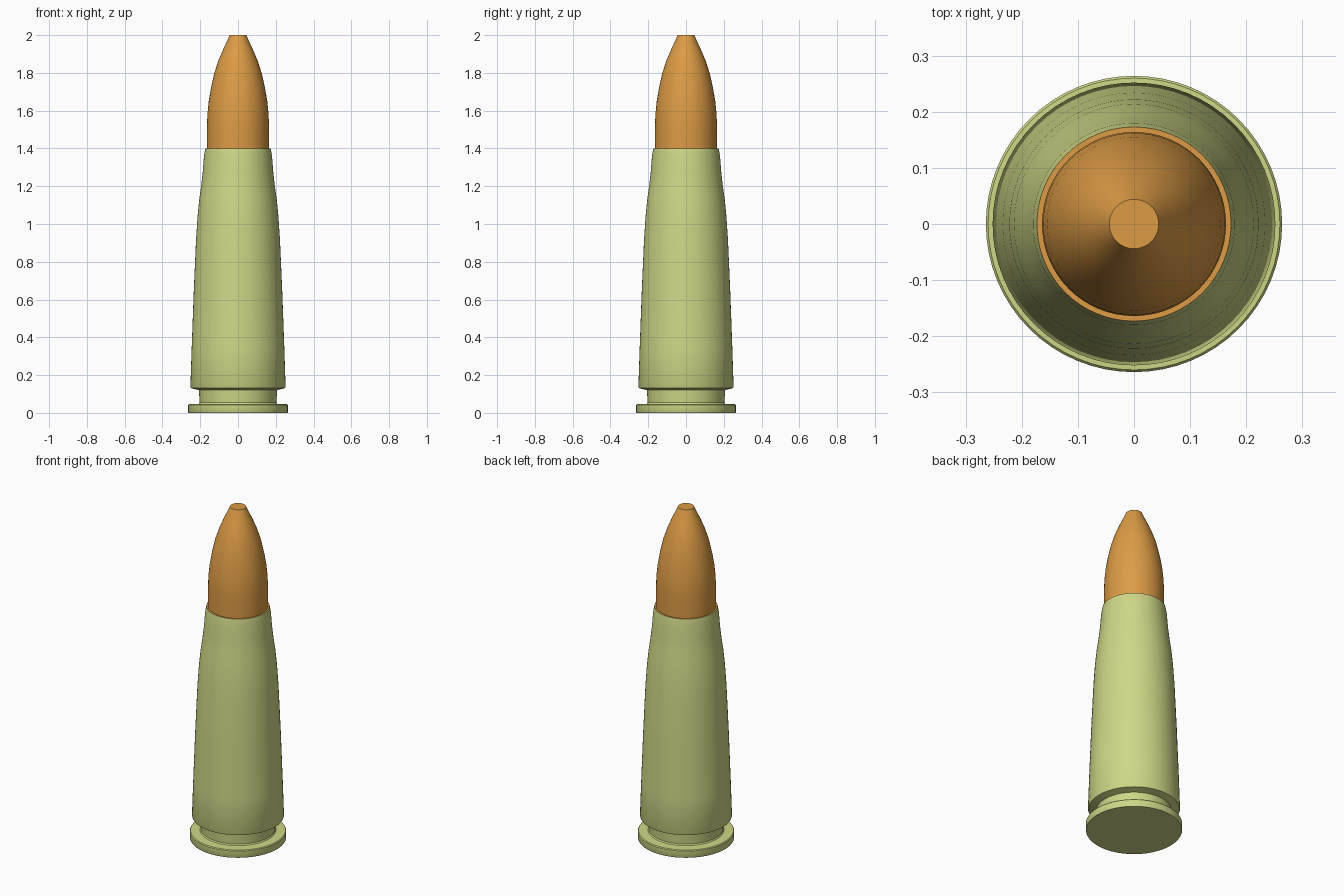
import bpy, bmesh, math

if "Cube" in bpy.data.objects:
    bpy.data.objects.remove(bpy.data.objects["Cube"])

SEGMENTS = 64


def material(name, color):
    mat = bpy.data.materials.new(name)
    mat.diffuse_color = color
    mat.use_nodes = True
    mat.node_tree.nodes["Principled BSDF"].inputs["Base Color"].default_value = mat.diffuse_color
    return mat


def lathe(name, profile, mat):
    """Revolve an (r, z) profile around z; ends on the axis close the solid."""
    bm = bmesh.new()
    verts = [bm.verts.new((r, 0, z)) for r, z in profile]
    edges = [bm.edges.new(pair) for pair in zip(verts, verts[1:])]
    bmesh.ops.spin(bm, geom=verts + edges, cent=(0, 0, 0), axis=(0, 0, 1),
                   angle=math.tau, steps=SEGMENTS, use_merge=True)
    bmesh.ops.remove_doubles(bm, verts=bm.verts, dist=1e-5)
    bmesh.ops.recalc_face_normals(bm, faces=bm.faces)
    mesh = bpy.data.meshes.new(name)
    bm.to_mesh(mesh)
    bm.free()
    mesh.materials.append(mat)
    obj = bpy.data.objects.new(name, mesh)
    bpy.context.collection.objects.link(obj)
    bpy.ops.object.select_all(action='DESELECT')
    obj.select_set(True)
    bpy.context.view_layer.objects.active = obj
    bpy.ops.object.shade_smooth_by_angle(angle=math.radians(30))
    return obj


brass = material("brass", (0.62, 0.68, 0.24, 1))
copper = material("copper", (0.72, 0.33, 0.06, 1))

# Case: rim, extractor groove, tapered body, shoulder and open neck
lathe("case", [
    (0, 0), (0.262, 0), (0.264, 0.004), (0.264, 0.041), (0.260, 0.046),
    (0.208, 0.048), (0.203, 0.055), (0.207, 0.121), (0.249, 0.131),
    (0.252, 0.138), (0.245, 0.35), (0.234, 0.65), (0.222, 0.92),
    (0.214, 1.04), (0.205, 1.13), (0.195, 1.20), (0.187, 1.27),
    (0.180, 1.36), (0.175, 1.39), (0.173, 1.40),
], brass)

# Bullet: seating lip, straight shank, curved nose and flat tip
lathe("bullet", [
    (0.173, 1.40), (0.164, 1.40), (0.164, 1.52), (0.162, 1.58),
    (0.155, 1.65), (0.143, 1.72), (0.125, 1.80), (0.102, 1.87),
    (0.076, 1.93), (0.044, 2.0), (0, 2.0),
], copper)
